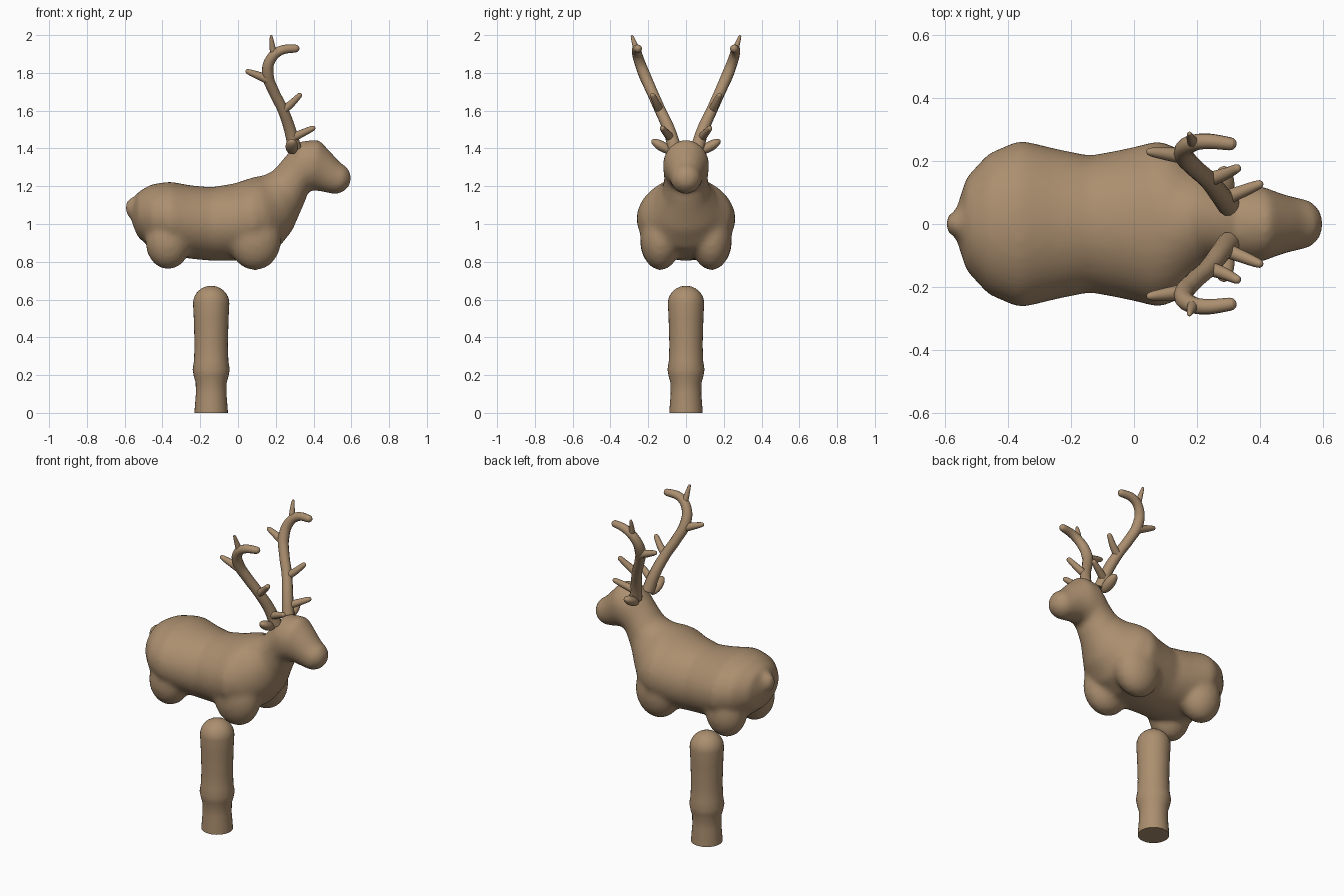
import bpy, bmesh
from math import sin, cos, pi, radians
from mathutils import Matrix, Vector

if "Cube" in bpy.data.objects:
    bpy.data.objects.remove(bpy.data.objects["Cube"])

fur = bpy.data.materials.new("brown")
fur.use_nodes = True
BROWN = (0.41, 0.275, 0.16, 1)
fur.diffuse_color = BROWN
fur.node_tree.nodes["Principled BSDF"].inputs["Base Color"].default_value = BROWN


def finish(bm, name):
    """Turn a bmesh into a smooth brown object."""
    bmesh.ops.recalc_face_normals(bm, faces=bm.faces)
    mesh = bpy.data.meshes.new(name)
    bm.to_mesh(mesh)
    bm.free()
    mesh.materials.append(fur)
    obj = bpy.data.objects.new(name, mesh)
    bpy.context.collection.objects.link(obj)
    bpy.ops.object.select_all(action='DESELECT')
    obj.select_set(True)
    bpy.context.view_layer.objects.active = obj
    bpy.ops.object.shade_smooth_by_angle(angle=radians(50))
    return obj


def loft(bm, rings):
    """Skin a list of point rings and close both ends."""
    loops = [[bm.verts.new(p) for p in ring] for ring in rings]
    n = len(loops[0])
    for a, b in zip(loops, loops[1:]):
        for i in range(n):
            j = (i + 1) % n
            bm.faces.new((a[i], a[j], b[j], b[i]))
    bm.faces.new(loops[0][::-1])
    bm.faces.new(loops[-1])


def ellipsoid(bm, centre, radii, turn=0):
    matrix = (Matrix.Translation(centre) @ Matrix.Rotation(turn, 4, 'X')
              @ Matrix.Diagonal((*radii, 1)))
    bmesh.ops.create_uvsphere(bm, u_segments=32, v_segments=20, radius=1, matrix=matrix)


def tube(name, points, radii):
    """Tapered bent rod with a round tip."""
    pts = [Vector(p) for p in points]
    radii = list(radii)
    end = (pts[-1] - pts[-2]).normalized()
    tip, r = pts[-1], radii[-1]
    pts[-1] = tip - end * r
    for a in (30, 60, 85):
        pts.append(tip - end * r * (1 - sin(radians(a))))
        radii.append(r * cos(radians(a)))
    curve = bpy.data.curves.new(name, 'CURVE')
    curve.dimensions = '3D'
    curve.bevel_depth = 1
    curve.bevel_resolution = 4
    curve.resolution_u = 6
    curve.use_fill_caps = True
    spline = curve.splines.new('BEZIER')
    spline.bezier_points.add(len(pts) - 1)
    for bp, p, rad in zip(spline.bezier_points, pts, radii):
        bp.co, bp.radius = p, rad
        bp.handle_left_type = bp.handle_right_type = 'AUTO'
    temp = bpy.data.objects.new(name + "_path", curve)
    bpy.context.collection.objects.link(temp)
    deps = bpy.context.evaluated_depsgraph_get()
    mesh = temp.evaluated_get(deps).to_mesh()
    bm = bmesh.new()
    bm.from_mesh(mesh)
    bpy.data.objects.remove(temp)
    bmesh.ops.remove_doubles(bm, verts=bm.verts, dist=0.0001)
    return finish(bm, name)


# Body: rump to muzzle as tilted oval sections (x, z, half height, half width, tilt)
sections = [
    (-.56, 1.05, .05, .06, 0), (-.53, 1.05, .12, .15, 0), (-.46, 1.04, .17, .225, 0),
    (-.36, 1.03, .195, .267, 0), (-.25, 1.01, .195, .24, 0), (-.14, 1.0, .195, .217, 0),
    (-.02, 1.01, .205, .24, 0), (.08, 1.03, .21, .265, 8), (.15, 1.06, .2, .235, 18),
    (.21, 1.11, .165, .17, 28), (.26, 1.175, .13, .125, 34), (.30, 1.24, .12, .115, 32),
    (.345, 1.305, .135, .123, 10), (.40, 1.31, .14, .122, -12), (.455, 1.275, .107, .1, -25),
    (.505, 1.245, .088, .086, -25), (.55, 1.23, .078, .079, -20), (.58, 1.22, .052, .052, -20),
    (.594, 1.215, .02, .02, -20),
]
bm = bmesh.new()
rings = []
for x, z, h, w, tilt in sections:
    t = radians(tilt)
    rings.append([(x - sin(t) * h * sin(a), w * cos(a), z + cos(t) * h * sin(a))
                  for a in (2 * pi * i / 32 for i in range(32))])
loft(bm, rings)
for side in (-1, 1):
    # Leg stumps
    ellipsoid(bm, (-.37, .135 * side, .905), (.12, .108, .145))
    ellipsoid(bm, (.09, .135 * side, .92), (.14, .108, .165))
# Tail
ellipsoid(bm, (-.55, 0, 1.085), (.05, .045, .06))
body = finish(bm, "body")
remesh = body.modifiers.new("blend", 'REMESH')
remesh.mode = 'VOXEL'
remesh.voxel_size = 0.014
remesh.use_smooth_shade = True
soften = body.modifiers.new("soften", 'SMOOTH')
soften.factor = 0.5
soften.iterations = 14

# Support post
profile = [(.088, 0), (.088, .012), (.081, .1), (.082, .16), (.092, .195), (.098, .23),
           (.091, .275), (.088, .36), (.092, .5), (.096, .58)]
profile += [(.096 * cos(radians(a)), .58 + .093 * sin(radians(a))) for a in range(12, 85, 12)]
profile.append((.003, .673))
bm = bmesh.new()
loft(bm, [[(-.142 + r * cos(2 * pi * i / 32), r * sin(2 * pi * i / 32), z)
           for i in range(32)] for r, z in profile])
finish(bm, "support_post")

# Antlers and ears
for side, label in ((1, "left"), (-1, "right")):
    def at(*points):
        return [(x, y * side, z) for x, y, z in points]

    tube(label + "_antler_beam",
         at((.30, .06, 1.40), (.275, .09, 1.5), (.235, .14, 1.61), (.19, .18, 1.70),
            (.158, .22, 1.79), (.172, .25, 1.87), (.225, .262, 1.918), (.325, .252, 1.932)),
         (.036, .032, .029, .029, .031, .028, .025, .021))
    tube(label + "_brow_tine", at((.285, .08, 1.455), (.408, .13, 1.512)), (.024, .014))
    tube(label + "_middle_tine", at((.235, .14, 1.60), (.28, .155, 1.635), (.335, .18, 1.69)),
         (.024, .02, .014))
    tube(label + "_back_tine", at((.16, .215, 1.765), (.04, .23, 1.812)), (.026, .013))
    tube(label + "_top_tine", at((.19, .255, 1.89), (.182, .268, 1.94), (.175, .288, 2.0)),
         (.02, .015, .007))
    bm = bmesh.new()
    ellipsoid(bm, (.285, .125 * side, 1.41), (.033, .066, .027), radians(30) * side)
    finish(bm, label + "_ear")
